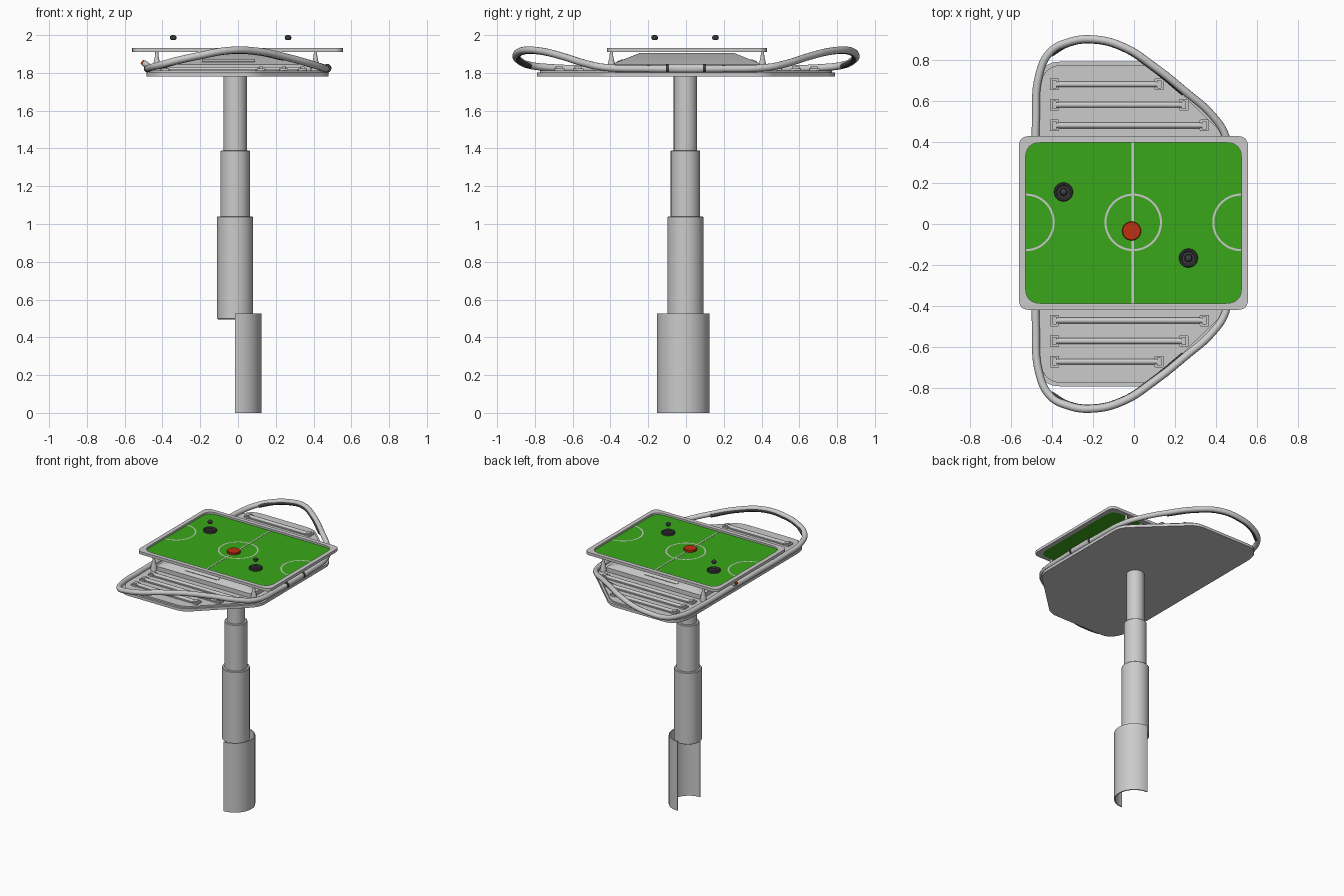
import bpy, bmesh
from math import pi, sin, cos, radians
from mathutils import Vector

if "Cube" in bpy.data.objects:
    bpy.data.objects.remove(bpy.data.objects["Cube"])

CY = 0.005  # symmetry line of the table top


def mat(name, rgb):
    m = bpy.data.materials.new(name)
    m.diffuse_color = (*rgb, 1)
    m.use_nodes = True
    m.node_tree.nodes["Principled BSDF"].inputs["Base Color"].default_value = m.diffuse_color
    return m


GREEN = mat("pitch_green", (0.042, 0.39, 0.01))
RED = mat("puck_red", (0.52, 0.03, 0.005))
DARK = mat("dark_rubber", (0.05, 0.05, 0.05))


def finish(ob, m=None, angle=35):
    if m:
        ob.data.materials.append(m)
    bpy.ops.object.select_all(action='DESELECT')
    ob.select_set(True)
    bpy.context.view_layer.objects.active = ob
    bpy.ops.object.shade_smooth_by_angle(angle=radians(angle))
    return ob


def mesh(name, verts, faces, m=None):
    me = bpy.data.meshes.new(name)
    me.from_pydata(verts, [], faces)
    bm = bmesh.new()
    bm.from_mesh(me)
    bmesh.ops.recalc_face_normals(bm, faces=bm.faces)
    bm.to_mesh(me)
    bm.free()
    ob = bpy.data.objects.new(name, me)
    bpy.context.collection.objects.link(ob)
    return finish(ob, m)


def loft(name, loops, m=None, caps=True, closed=False):
    """Skin equal-length closed loops of 3D points."""
    n, k = len(loops[0]), len(loops)
    verts = [p for l in loops for p in l]
    faces = [(i*n + j, i*n + (j+1) % n, (i+1) % k*n + (j+1) % n, (i+1) % k*n + j)
             for i in range(k if closed else k-1) for j in range(n)]
    if caps:
        faces += [tuple(range(n)), tuple(range((k-1)*n, k*n))]
    return mesh(name, verts, faces, m)


def at(pts, z):
    return [(x, y, z) for x, y in pts]


def rounded(pts, r, n=6):
    """Round the corners of a 2D polygon."""
    out = []
    for i, p in enumerate(pts):
        p = Vector(p)
        a, b = Vector(pts[i-1]) - p, Vector(pts[(i+1) % len(pts)]) - p
        a = p + a.normalized()*min(r, a.length*.45)
        b = p + b.normalized()*min(r, b.length*.45)
        for t in [j/n for j in range(n+1)]:
            out.append(tuple(a*(1-t)**2 + p*2*t*(1-t) + b*t*t))
    return out


def rect(x0, x1, y0, y1, r):
    return rounded([(x0, y0), (x1, y0), (x1, y1), (x0, y1)], r)


def prism(name, pts, z0, z1, m=None):
    return loft(name, [at(pts, z0), at(pts, z1)], m)


def lathe(name, prof, x, y, m=None, n=40):
    return loft(name, [[(x + r*cos(2*pi*i/n), y + r*sin(2*pi*i/n), z) for i in range(n)]
                       for r, z in prof], m)


def arc_line(name, cx, cy, r, a0, a1, n=40, w=0.005):
    vs, fs = [], []
    for i in range(n+1):
        a = a0 + (a1-a0)*i/n
        vs += [(cx + (r+s)*cos(a), cy + (r+s)*sin(a), 1.9195) for s in (-w, w)]
        if i:
            fs.append((2*i-2, 2*i-1, 2*i+1, 2*i))
    return mesh(name, vs, fs)


def tube(name, pts, r, m=None, cyclic=False):
    cu = bpy.data.curves.new(name, 'CURVE')
    cu.dimensions, cu.bevel_depth, cu.bevel_resolution = '3D', r, 4
    cu.resolution_u, cu.use_fill_caps = 8, True
    s = cu.splines.new('BEZIER')
    s.bezier_points.add(len(pts)-1)
    s.use_cyclic_u = cyclic
    for bp, p in zip(s.bezier_points, pts):
        bp.co = p
        bp.handle_left_type = bp.handle_right_type = 'AUTO'
    ob = bpy.data.objects.new(name, cu)
    bpy.context.collection.objects.link(ob)
    bpy.ops.object.select_all(action='DESELECT')
    ob.select_set(True)
    bpy.context.view_layer.objects.active = ob
    bpy.ops.object.convert(target='MESH')
    return finish(bpy.context.object, m)


# Telescopic column
PX, PY = -0.015, -0.003
for name, r, z0, z1 in (("column_lower", .095, .495, 1.04), ("column_middle", .078, 1.03, 1.39),
                        ("column_upper", .062, 1.38, 1.79)):
    lathe(name, [(r-.004, z0), (r, z0+.004), (r, z1-.004), (r-.004, z1)], PX, PY, n=48)

# Half-round shell at the foot
arc = [-pi/2 + pi*i/24 for i in range(25)]
half = [(PX + .139*cos(a), -.014 + .139*sin(a)) for a in arc]
half += [(PX + .131*cos(a), -.014 + .131*sin(a)) for a in reversed(arc)]
n = len(half)
mesh("foot_shell", at(half, 0) + at(half, .525),
     [(i, (i+1) % n, n + (i+1) % n, n+i) for i in range(n)] +
     [(k+i, k+i+1, k+n-2-i, k+n-1-i) for k in (0, n) for i in range(24)])

# Platform plates
side = [(.48, .42), (.09, .79), (-.42, .79), (-.485, .70)]
outline = side + [(x, -y) for x, y in reversed(side)]
prism("platform_base", rounded(outline, .06), 1.781, 1.802)
prism("platform_top", rounded([(x*.965, y*.98) for x, y in outline], .06), 1.802, 1.813)

# Light bars on both ends of the platform
for s in (-1, 1):
    for x1, d in ((.145, .675), (.265, .575), (.365, .475)):
        y = CY + s*d
        prism("light_bar_tray", rect(-.36, x1-.05, y-.024, y+.024, .004), 1.813, 1.818)
        tube("light_bar_tube", [(-.38, y, 1.818), (x1-.03, y, 1.818)], .014)
        for xa in (-.41, x1-.045):
            prism("light_bar_end", rect(xa, xa+.045, y-.028, y+.028, .006), 1.813, 1.824)
            prism("light_bar_socket", rect(xa+.012, xa+.033, y-.02, y+.02, .004), 1.824, 1.833)

# Hipped housing under the table, with a slot panel on each slope
loft("housing", [at(rect(-.40*a-.01, .40*a-.01, CY-b, CY+b, .02), z)
                 for a, b, z in ((1, .40, 1.813), (1, .40, 1.845), (.45, .25, 1.905))])
for s in (-1, 1):
    ob = prism("housing_slot", rect(-.14, .14, -.016, .016, .012), -.003, .004)
    ob.location = (-.05, CY + s*.355, 1.863)
    ob.rotation_euler.x = -s*radians(21.8)

# Table legs
for x in (-.43, .41):
    for y in (-.395, .405):
        lathe("table_leg", [(.024, 1.813), (.018, 1.85), (.010, 1.885), (.008, 1.912)], x, y, n=20)

# Table frame and playing surface
outer = rect(-.56, .555, -.418, .428, .05)
inner = rect(-.528, .523, -.386, .396, .075)
loft("table_frame", [at(outer, 1.911), at(outer, 1.932), at(inner, 1.932), at(inner, 1.911)],
     caps=False, closed=True)
prism("playing_surface", inner, 1.912, 1.918, GREEN)

# Field markings
prism("halfway_line", [(-.011, -.386), (-.001, -.386), (-.001, .396), (-.011, .396)], 1.918, 1.9195)
arc_line("centre_circle", -.004, .008, .135, 0, 2*pi, 64)
arc_line("left_goal_arc", -.526, .008, .135, -pi/2, pi/2)
arc_line("right_goal_arc", .521, .008, .135, pi/2, 3*pi/2)

# Puck, paddles and their floating knobs
lathe("puck", [(.046, 1.918), (.046, 1.930), (.043, 1.933)], -.012, -.034, RED)
for x, y in ((-.343, .156), (.265, -.166)):
    lathe("paddle", [(.046, 1.918), (.046, 1.930), (.042, 1.933), (.036, 1.933),
                     (.030, 1.927), (.020, 1.927), (.014, 1.932)], x, y, DARK)
    lathe("paddle_knob", [(.010, 1.974), (.016, 1.979), (.018, 1.986), (.016, 1.994),
                          (.010, 1.999), (.003, 2.0)], x, y, DARK, 24)

# Wavy hand rail around the platform
quarter = [(-.478, .2, 1.822), (-.478, .5, 1.822), (-.463, .72, 1.828), (-.41, .835, 1.842),
           (-.32, .885, 1.867), (-.2, .900, 1.893), (-.05, .862, 1.919), (.1, .765, 1.915),
           (.25, .645, 1.885), (.38, .53, 1.849), (.445, .43, 1.829), (.468, .2, 1.822)]
mirror = [(x, -y, z) for x, y, z in reversed(quarter)]
tube("hand_rail", quarter + mirror, .019, cyclic=True)
# Dark grip strip on the inside of both raised loops
for s in (-1, 1):
    tube("rail_grip", [(x*.98 - .004, s*(y-.008), z-.007) for x, y, z in quarter[3:9]], .014, DARK)

# Right-hand grip between two clips
tube("front_grip", [(.472, -.095, 1.825), (.472, .095, 1.825)], .021)
for y in (-.098, .098):
    tube("grip_clip", [(.472, y-.008, 1.825), (.472, y+.008, 1.825)], .023, DARK)

# Tilted push button on the left of the rail
tube("button_body", [(-.465, .12, 1.828), (-.502, .12, 1.855)], .016)
tube("button_cap", [(-.501, .12, 1.854), (-.509, .12, 1.860)], .012, RED)
